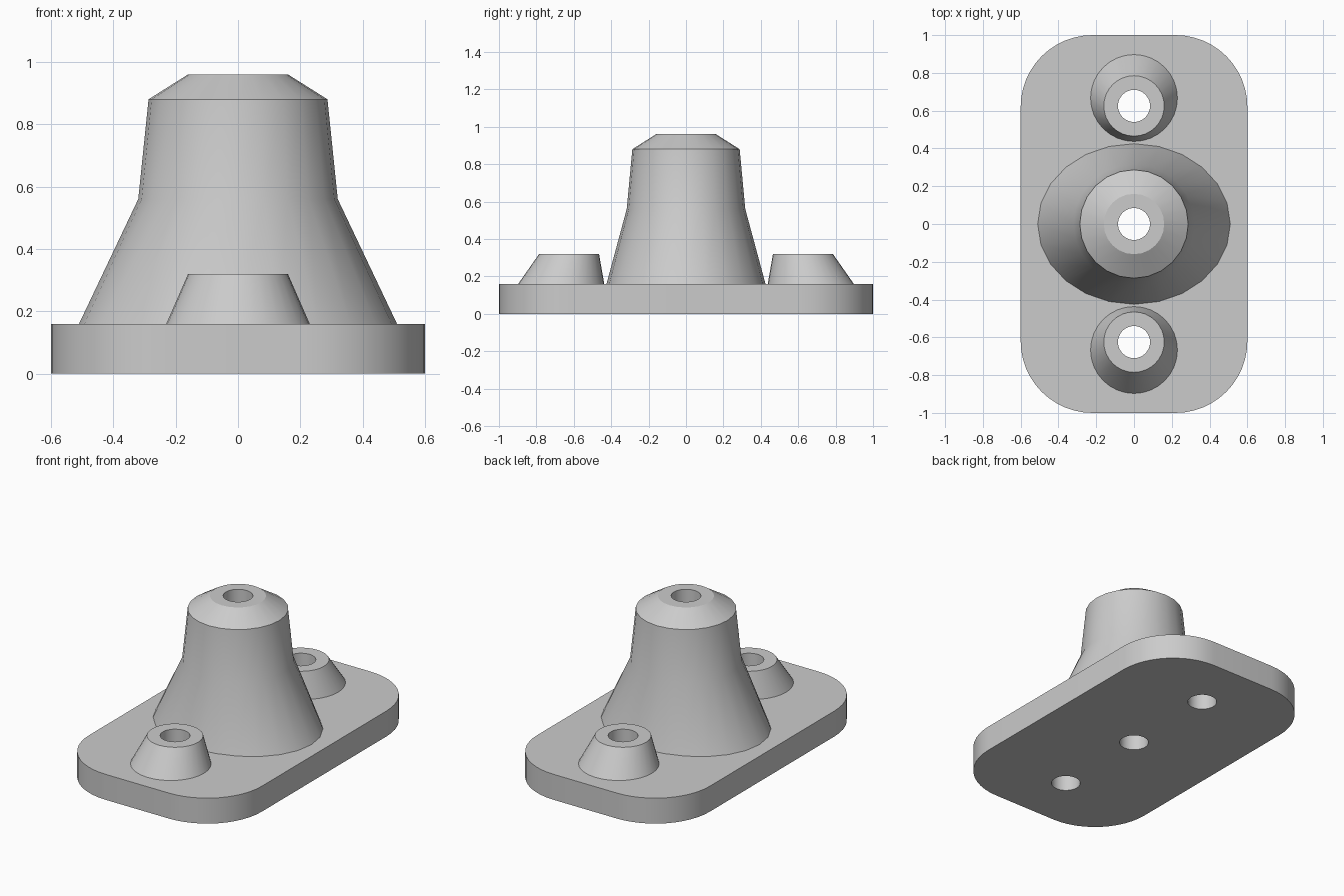
import bpy
import bmesh
from math import cos, sin, pi, radians

if "Cube" in bpy.data.objects:
    bpy.data.objects.remove(bpy.data.objects["Cube"])

grey = bpy.data.materials.new("light grey")
grey.use_nodes = True
colour = (0.6, 0.6, 0.6, 1)
grey.diffuse_color = colour
grey.node_tree.nodes["Principled BSDF"].inputs["Base Color"].default_value = colour

PLATE_TOP = 0.16
BORE = 0.085
BOSS_Y = 0.625
SEGMENTS = 32


def finish(name, bm):
    """Turn a bmesh into a grey object."""
    bmesh.ops.recalc_face_normals(bm, faces=bm.faces)
    mesh = bpy.data.meshes.new(name)
    bm.to_mesh(mesh)
    bm.free()
    mesh.materials.append(grey)
    obj = bpy.data.objects.new(name, mesh)
    bpy.context.collection.objects.link(obj)
    return obj


def activate(obj):
    bpy.ops.object.select_all(action='DESELECT')
    obj.select_set(True)
    bpy.context.view_layer.objects.active = obj


def smooth(obj):
    activate(obj)
    bpy.ops.object.shade_smooth_by_angle(angle=radians(30))


def loft(name, rings, segments):
    """Closed ring-shaped solid through ellipses (centre y, radius x, radius y, z)."""
    bm = bmesh.new()
    loops = []
    for cy, rx, ry, z in rings:
        angles = [2 * pi * i / segments for i in range(segments)]
        loops.append([bm.verts.new((rx * cos(a), cy + ry * sin(a), z)) for a in angles])
    for k, low in enumerate(loops):
        high = loops[(k + 1) % len(loops)]
        for i in range(segments):
            j = (i + 1) % segments
            bm.faces.new((low[i], low[j], high[j], high[i]))
    obj = finish(name, bm)
    smooth(obj)
    return obj


# Base plate with rounded corners
bm = bmesh.new()
radius, steps = 0.38, 12
outline = []
for corner, (sx, sy) in enumerate([(1, 1), (-1, 1), (-1, -1), (1, -1)]):
    for i in range(steps + 1):
        a = (corner + i / steps) * pi / 2
        outline.append(bm.verts.new((sx * (0.6 - radius) + radius * cos(a),
                                     sy * (1 - radius) + radius * sin(a), 0)))
face = bm.faces.new(outline)
top = bmesh.ops.extrude_face_region(bm, geom=[face])
bmesh.ops.translate(bm, vec=(0, 0, PLATE_TOP),
                    verts=[v for v in top["geom"] if isinstance(v, bmesh.types.BMVert)])
plate = finish("base_plate", bm)

# Three bores through the plate
for y in (-BOSS_Y, 0, BOSS_Y):
    bpy.ops.mesh.primitive_cylinder_add(vertices=SEGMENTS, radius=BORE, depth=1, location=(0, y, 0))
    cutter = bpy.context.object
    cutter.name = "bore_cutter"
    cutter.hide_render = True
    activate(plate)
    mod = plate.modifiers.new("bore", 'BOOLEAN')
    mod.operation = 'DIFFERENCE'
    mod.solver = 'EXACT'
    mod.object = cutter
    bpy.ops.object.modifier_apply(modifier=mod.name)
    bpy.data.objects.remove(cutter)
smooth(plate)

# Flared central tower with chamfered top
loft("central_tower", [
    (0, 0.51, 0.425, PLATE_TOP),
    (0, 0.32, 0.317, 0.56),
    (0, 0.287, 0.287, 0.88),
    (0, 0.16, 0.16, 0.96),
    (0, BORE, BORE, 0.96),
    (0, BORE, BORE, PLATE_TOP),
], 24)

# Screw bosses leaning towards the tower
for name, side in (("front_boss", -1), ("back_boss", 1)):
    loft(name, [
        (side * 0.667, 0.23, 0.23, PLATE_TOP),
        (side * BOSS_Y, 0.16, 0.16, 0.32),
        (side * BOSS_Y, BORE, BORE, 0.32),
        (side * BOSS_Y, BORE, BORE, PLATE_TOP),
    ], SEGMENTS)
